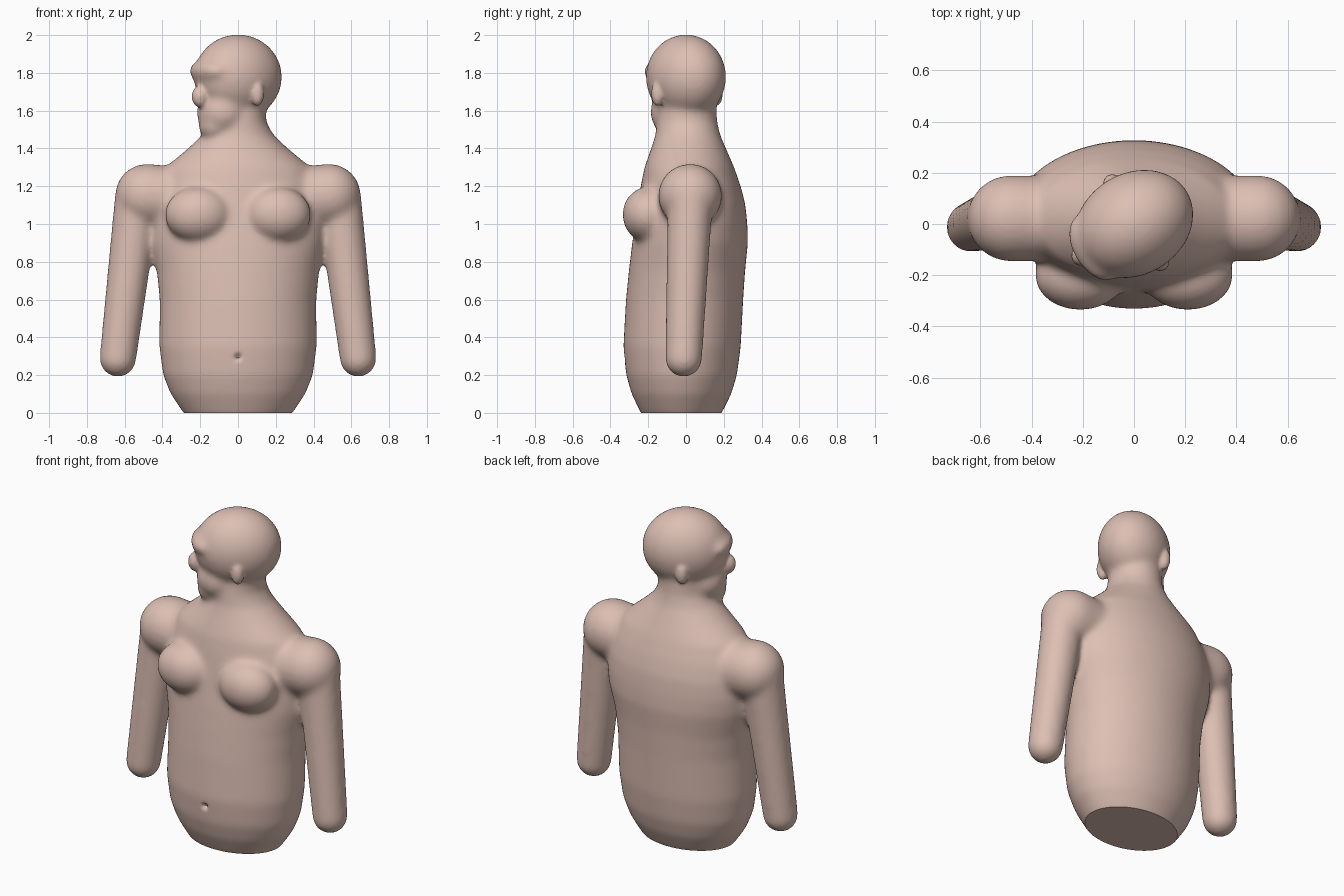
import bpy, bmesh, math
from mathutils import Matrix, Vector

if "Cube" in bpy.data.objects:
    bpy.data.objects.remove(bpy.data.objects["Cube"])

TURN = Matrix.Rotation(math.radians(-148.7), 4, 'Z')   # head turn: local +X is the face


def ellipsoid(bm, loc, radii, base=Matrix.Identity(4)):
    m = base @ Matrix.Translation(loc) @ Matrix.Diagonal((*radii, 1))
    bmesh.ops.create_uvsphere(bm, u_segments=40, v_segments=24, radius=1, matrix=m)


def loft(bm, rings):
    """Skin a list of closed point rings and cap both ends."""
    rows = [[bm.verts.new(p) for p in ring] for ring in rings]
    n = len(rows[0])
    for a, b in zip(rows, rows[1:]):
        for i in range(n):
            bm.faces.new((a[i], a[(i + 1) % n], b[(i + 1) % n], b[i]))
    bm.faces.new(rows[0][::-1])
    bm.faces.new(rows[-1])


def limb(bm, p, q, rp, rq):
    """Tapered capsule between two points."""
    p, q = Vector(p), Vector(q)
    rot = (q - p).to_track_quat('Z', 'Y')
    rings = []
    for c, r in ((p, rp), (q, rq)):
        rings.append([c + rot @ Vector((r * math.cos(t), r * math.sin(t), 0))
                      for t in (i * math.tau / 40 for i in range(40))])
        ellipsoid(bm, c, (r, r, r))
    loft(bm, rings)


def fuse(obj, voxel, factor, steps):
    """Weld overlapping parts into one skin and soften the joins."""
    bpy.context.view_layer.objects.active = obj
    obj.select_set(True)
    r = obj.modifiers.new("fuse", 'REMESH')
    r.mode, r.voxel_size = 'VOXEL', voxel
    s = obj.modifiers.new("soften", 'SMOOTH')
    s.factor, s.iterations = factor, steps
    for name in ("fuse", "soften"):
        bpy.ops.object.modifier_apply(modifier=name)


bm = bmesh.new()

# Torso and neck: height, half width, front y, back y
profile = [(-.07, .22, -.19, .14), (0, .29, -.24, .19), (.1, .357, -.288, .24),
           (.2, .397, -.317, .27), (.35, .417, -.332, .29), (.6, .415, -.318, .303),
           (.75, .43, -.303, .313), (.9, .465, -.285, .328), (1.0, .472, -.27, .325),
           (1.1, .462, -.255, .315), (1.2, .435, -.24, .29), (1.3, .385, -.22, .255),
           (1.4, .265, -.185, .212), (1.47, .19, -.162, .182), (1.54, .15, -.155, .166),
           (1.65, .145, -.14, .16)]
loft(bm, [[(w * math.cos(t), (f + b) / 2 + (b - f) / 2 * math.sin(t), z)
           for t in (i * math.tau / 64 for i in range(64))] for z, w, f, b in profile])

# Shoulders, arms and breasts
for s in (-1, 1):
    limb(bm, (s * .25, .022, 1.13), (s * .482, .022, 1.15), .165, .169)
    limb(bm, (s * .535, .022, 1.12), (s * .636, -.012, .287), .12, .098)
    ellipsoid(bm, (s * .21, -.2, 1.05), (.178, .137, .148))

# Skull, jaw, chin and brow
ellipsoid(bm, (0, 0, 1.778), (.245, .2, .226), TURN)
ellipsoid(bm, (.1, 0, 1.59), (.132, .14, .13), TURN)
ellipsoid(bm, (.16, 0, 1.515), (.068, .085, .068), TURN)
ellipsoid(bm, (.187, 0, 1.81), (.078, .145, .062), TURN)

mesh = bpy.data.meshes.new("torso_figure")
bm.to_mesh(mesh)
bm.free()
body = bpy.data.objects.new("torso_figure", mesh)
bpy.context.collection.objects.link(body)
fuse(body, .013, .5, 22)

# Nose and ears, added after the soft blend so they stay crisp
bm = bmesh.new()
bm.from_mesh(body.data)
ellipsoid(bm, (.23, 0, 1.675), (.05, .045, .06), TURN)
for s in (-1, 1):
    ellipsoid(bm, (-.01, s * .182, 1.69), (.036, .034, .066), TURN)
bm.to_mesh(body.data)
bm.free()
fuse(body, .011, .5, 4)

# Flat base and navel dimple
bm = bmesh.new()
bm.from_mesh(body.data)
cut = bmesh.ops.bisect_plane(bm, geom=bm.verts[:] + bm.edges[:] + bm.faces[:],
                             plane_co=(0, 0, .0), plane_no=(0, 0, 1), clear_inner=True)
rim = [e for e in cut['geom_cut'] if isinstance(e, bmesh.types.BMEdge)]
bmesh.ops.contextual_create(bm, geom=rim)
for v in bm.verts:
    if v.co.y < -.2:
        d2 = v.co.x ** 2 + (v.co.z - .295) ** 2
        v.co.y += .03 * math.exp(-d2 / .0002)
bmesh.ops.recalc_face_normals(bm, faces=bm.faces[:])
bm.to_mesh(body.data)
bm.free()

# Skin colour
skin = bpy.data.materials.new("skin")
skin.diffuse_color = (.72, .52, .45, 1)
skin.use_nodes = True
skin.node_tree.nodes["Principled BSDF"].inputs["Base Color"].default_value = skin.diffuse_color
body.data.materials.clear()
body.data.materials.append(skin)
bpy.ops.object.shade_smooth_by_angle(angle=math.radians(40))
